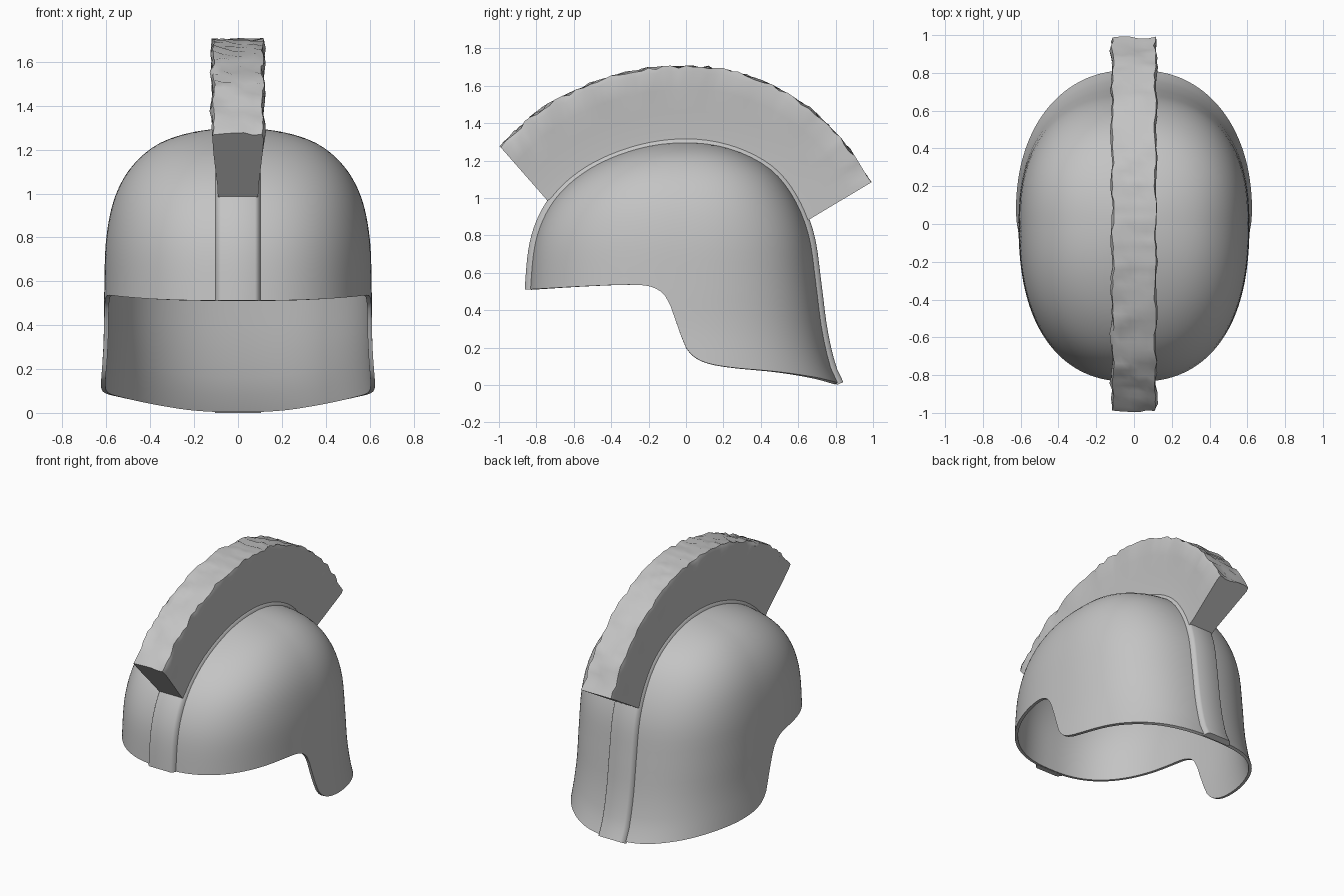
import bpy, bmesh, math, random
from mathutils import Vector

random.seed(4)
if "Cube" in bpy.data.objects:
    bpy.data.objects.remove(bpy.data.objects["Cube"], do_unlink=True)

grey = bpy.data.materials.new("plain_grey")
grey.use_nodes = True
colour = (0.55, 0.55, 0.55, 1)
grey.diffuse_color = colour
grey.node_tree.nodes["Principled BSDF"].inputs["Base Color"].default_value = colour


def smooth_lookup(xs, ys, x):
    """Smooth curve through the points (xs rising)."""
    last = len(xs) - 1
    x = min(max(x, xs[0]), xs[last])
    i = next((k for k in range(last) if x <= xs[k + 1]), last - 1)

    def slope(k):
        a, b = max(k - 1, 0), min(k + 1, last)
        return (ys[b] - ys[a]) / (xs[b] - xs[a])
    h = xs[i + 1] - xs[i]
    t = (x - xs[i]) / h
    return (ys[i] * (1 + 2 * t) * (1 - t) ** 2 + ys[i + 1] * t * t * (3 - 2 * t)
            + h * slope(i) * t * (1 - t) ** 2 + h * slope(i + 1) * t * t * (t - 1))


def finish(name, bm, thickness=0, angle=35):
    mesh = bpy.data.meshes.new(name)
    bm.to_mesh(mesh)
    bm.free()
    obj = bpy.data.objects.new(name, mesh)
    bpy.context.collection.objects.link(obj)
    mesh.materials.append(grey)
    bpy.ops.object.select_all(action='DESELECT')
    obj.select_set(True)
    bpy.context.view_layer.objects.active = obj
    if thickness:
        solid = obj.modifiers.new("wall", 'SOLIDIFY')
        solid.thickness = thickness
        solid.offset = -1
        bpy.ops.object.modifier_apply(modifier=solid.name)
    bpy.ops.object.shade_smooth_by_angle(angle=math.radians(angle))
    return obj


def loft(name, rings, angle=35):
    """Closed solid through a row of rings, capped at both ends."""
    bm = bmesh.new()
    rows = [[bm.verts.new(p) for p in ring] for ring in rings]
    n = len(rows[0])
    for a, b in zip(rows, rows[1:]):
        for i in range(n):
            j = (i + 1) % n
            bm.faces.new((a[i], a[j], b[j], b[i]))
    bm.faces.new(rows[0])
    bm.faces.new(rows[-1])
    bmesh.ops.recalc_face_normals(bm, faces=bm.faces)
    return finish(name, bm, angle=angle)


# Dome outline: half width, front reach and back reach by height
TOP = 1.3
heights = [1.3, 1.25, 1.15, 1.0, 0.8, 0.53, 0.3, 0.1, 0.0]
side = [0, 0.31, 0.46, 0.555, 0.6, 0.61, 0.613, 0.628, 0.635]
front = [0, 0.31, 0.53, 0.7, 0.8, 0.835, 0.835, 0.835, 0.835]
back = [0, 0.28, 0.46, 0.58, 0.66, 0.7, 0.73, 0.775, 0.82]
drop = [math.sqrt(TOP - z) for z in heights]

# Rim height from front to back
rim_y = [-0.86, -0.5, -0.25, -0.16, -0.1, -0.05, 0, 0.07, 0.2, 0.5, 0.7, 0.84]
rim_z = [0.51, 0.53, 0.535, 0.515, 0.46, 0.33, 0.2, 0.135, 0.1, 0.07, 0.04, 0.005]


def reach(table, z):
    return smooth_lookup(drop, table, math.sqrt(max(TOP - z, 0)))


def dome_point(angle, z):
    c, s = math.cos(angle), math.sin(angle)
    n = 2.4
    r = (abs(c) ** n + abs(s) ** n) ** (-1 / n)
    return Vector((reach(side, z) * r * c, reach(back if s > 0 else front, z) * r * s, z))


# Helmet shell
COLS, ROWS = 192, 26
bm = bmesh.new()
grid = []
for c in range(COLS):
    a = 2 * math.pi * c / COLS
    low = 0.3
    for _ in range(6):
        low = smooth_lookup(rim_y, rim_z, dome_point(a, low).y)
    grid.append([bm.verts.new(dome_point(a, low + (TOP - low) * math.sin(r / ROWS * math.pi / 2)))
                 for r in range(ROWS)])
apex = bm.verts.new((0, 0, TOP))
for c in range(COLS):
    p, q = grid[c], grid[(c + 1) % COLS]
    for r in range(ROWS - 1):
        bm.faces.new((p[r], q[r], q[r + 1], p[r + 1]))
    bm.faces.new((p[-1], q[-1], apex))
finish("helmet_shell", bm, thickness=0.02, angle=50)

# Raised band along the centre line, from the front rim to the back rim
STEPS = 30
path = []
for sign, table, low in ((-1, front, 0.51), (1, back, 0.005)):
    half = []
    for i in range(STEPS + 1):
        z = low + (TOP - low) * math.sin(i / STEPS * math.pi / 2)
        half.append(Vector((0, sign * reach(table, z), z)))
    path += half if sign < 0 else half[-2::-1]
rings = []
for i, p in enumerate(path):
    t = (path[min(i + 1, len(path) - 1)] - path[max(i - 1, 0)]).normalized()
    out = Vector((0, -t.z, t.y))
    section = [(-0.105, -0.012), (-0.1, 0.004), (-0.09, 0.02), (-0.078, 0.026)]
    section += [(-x, h) for x, h in reversed(section)]
    rings.append([p + out * h + Vector((x, 0, 0)) for x, h in section])
loft("centre_band", rings, angle=60)

# Crest: fans out from the dome, with a rough top
inner_y = [-0.74, -0.6, -0.4, -0.2, 0, 0.2, 0.4, 0.55, 0.65]
inner_z = [0.985, 1.11, 1.22, 1.28, 1.3, 1.28, 1.2, 1.07, 0.88]
outer_y = [-0.99, -0.8, -0.55, -0.28, 0, 0.28, 0.58, 0.82, 0.985]
outer_z = [1.27, 1.45, 1.59, 1.675, 1.7, 1.665, 1.53, 1.32, 1.08]
index = list(range(len(inner_y)))
flank = [(0, 0.092), (0.15, 0.093), (0.4, 0.102), (0.7, 0.112), (0.93, 0.12), (1, 0.112)]
ridge = [0.07, 0.025, -0.025, -0.07]
N = 56
rings = []
for i in range(N + 1):
    s = i / N * index[-1]
    base = Vector((0, smooth_lookup(index, inner_y, s), smooth_lookup(index, inner_z, s)))
    tip = Vector((0, smooth_lookup(index, outer_y, s), smooth_lookup(index, outer_z, s)))
    wave = 0.007 * math.sin(i * 0.9) + 0.004 * math.sin(i * 2.3)

    def place(x, k):
        p = base.lerp(tip, k)
        if k > 0.9:
            p += (tip - base).normalized() * random.uniform(-0.007, 0.011)
            x += wave * 0.6 + random.uniform(-0.004, 0.004)
        return p + Vector((x, 0, 0))
    rings.append([place(w, k) for k, w in flank]
                 + [place(x, 1 + wave) for x in ridge]
                 + [place(-w, k) for k, w in reversed(flank)])
loft("crest", rings, angle=40)
